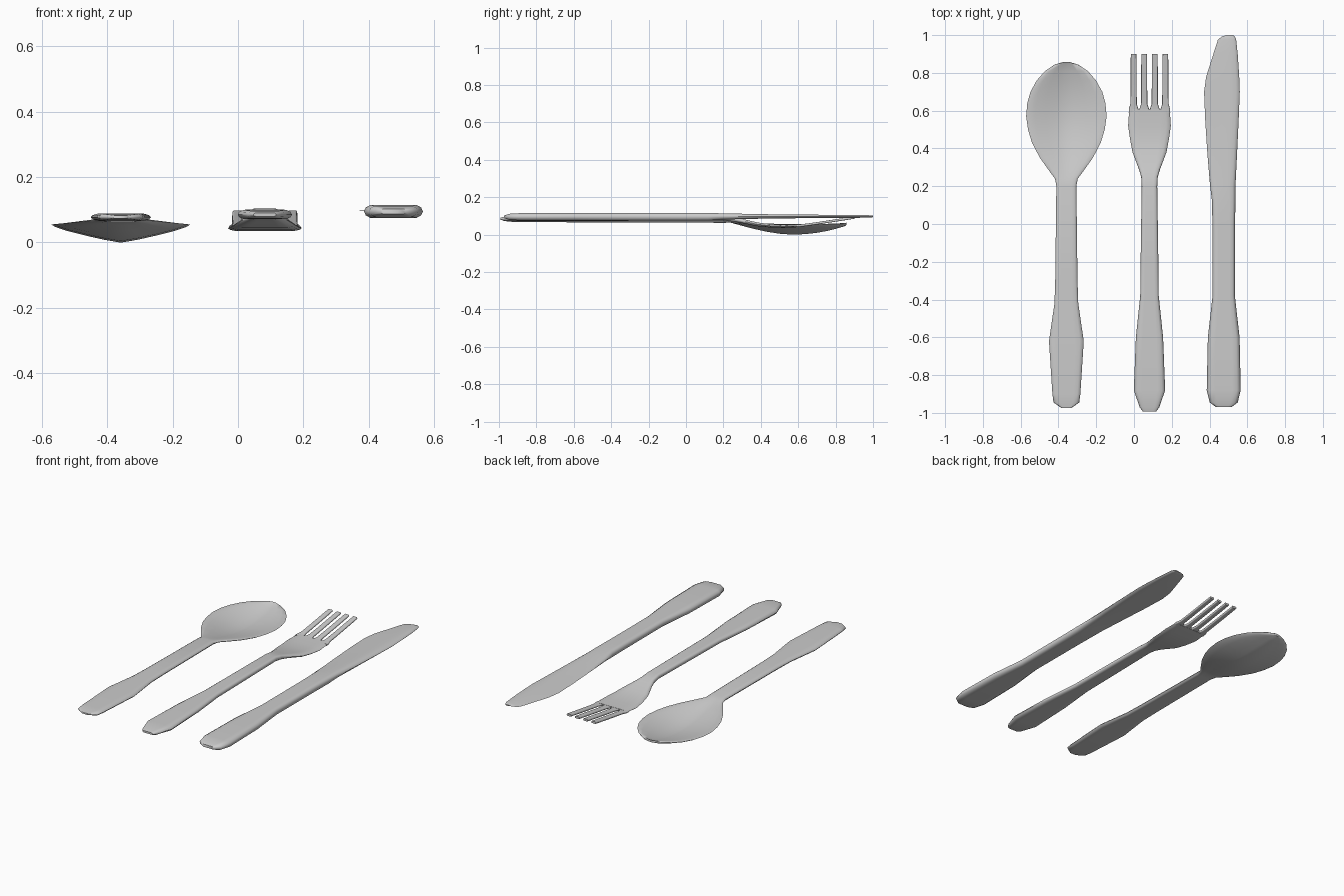
import bpy
import math

default_cube = bpy.data.objects.get("Cube")
if default_cube:
    bpy.data.objects.remove(default_cube, do_unlink=True)

# One brushed metal colour for the whole set
steel = bpy.data.materials.new("light grey metal")
steel.use_nodes = True
steel_colour = (0.6, 0.6, 0.6, 1)
steel.diffuse_color = steel_colour
steel.node_tree.nodes["Principled BSDF"].inputs["Base Color"].default_value = steel_colour

# Half of the flat, round-edged cross-section: (position across, relative thickness)
HALF_SECTION = [(-1, 0), (-.94, .6), (-.78, 1), (-.5, 1), (-.25, 1)]
SECTION = HALF_SECTION + [(0, 1)] + [(-u, w) for u, w in reversed(HALF_SECTION)]


def station(y, centre, half, z, thick, sag=0, wedge=0):
    """One closed ring: sag hollows the middle, wedge sharpens the -x edge."""
    upper, lower = [], []
    for u, w in SECTION:
        sharp = min(1, (u + 1) * .7)
        h = thick / 2 * w * (1 - wedge + wedge * sharp)
        mid = z - sag * (1 - abs(u) ** 1.2)
        x = centre + u * half
        upper.append((x, y, mid + h))
        lower.append((x, y, mid - h))
    return upper + lower[-2:0:-1]


def loft(name, rings):
    """Skin a row of rings and close both ends."""
    n = len(rings[0])
    verts = [v for ring in rings for v in ring]
    faces = []
    for r in range(len(rings) - 1):
        a, b = r * n, (r + 1) * n
        for i in range(n):
            j = (i + 1) % n
            faces.append((a + i, b + i, b + j, a + j))
    faces.append(tuple(range(n)))
    faces.append(tuple(reversed(range(len(verts) - n, len(verts)))))
    mesh = bpy.data.meshes.new(name)
    mesh.from_pydata(verts, [], faces)
    mesh.materials.append(steel)
    mesh.validate()
    obj = bpy.data.objects.new(name, mesh)
    bpy.context.collection.objects.link(obj)
    bpy.ops.object.select_all(action='DESELECT')
    obj.select_set(True)
    bpy.context.view_layer.objects.active = obj
    bpy.ops.object.shade_smooth_by_angle(angle=math.radians(50))
    return obj


def handle(outline, centre, z_start, z_end, thick):
    """Rings of a handle from its (y, half width) outline, thinned at the butt."""
    first, last = outline[0][0], outline[-1][0]
    rings = []
    for i, (y, half) in enumerate(outline):
        t = (y - first) / (last - first)
        thin = (.4, .8)[i] if i < 2 else 1
        rings.append(station(y, centre, half, z_start + (z_end - z_start) * t, thick * thin))
    return rings


# Spoon: handle, then a hollow egg-shaped bowl (y, half width, rim height, depth)
spoon_x = -.358
spoon_handle = [(-.975, .025), (-.945, .068), (-.9, .074), (-.62, .092),
                (-.42, .063), (-.3, .059), (.2, .053)]
bowl = [(.24, .06, .07, 0), (.28, .09, .067, .008), (.35, .14, .062, .022),
        (.43, .182, .058, .036), (.5, .203, .056, .045), (.57, .213, .055, .049),
        (.64, .207, .055, .046), (.7, .19, .055, .039), (.76, .157, .056, .029),
        (.81, .113, .057, .017), (.845, .06, .057, .007), (.858, .015, .057, 0)]
loft("spoon", handle(spoon_handle, spoon_x, .078, .074, .022)
     + [station(y, spoon_x, half, z, .013, sag) for y, half, z, sag in bowl])

# Fork: handle and head in one piece (head: y, half width, height, thickness)
fork_x = .082
fork_handle = [(-.993, .035), (-.97, .052), (-.88, .083), (-.6, .072),
               (-.38, .049), (-.2, .047), (.2, .041)]
head = [(.25, .044, .083, .026), (.29, .056, .075, .023), (.38, .09, .055, .02),
        (.45, .103, .047, .018), (.52, .113, .044, .018), (.61, .107, .048, .015)]
loft("fork", handle(fork_handle, fork_x, .085, .09, .028)
     + [station(y, fork_x, half, z, t) for y, half, z, t in head])

# Four tines, flared at the root and curving up to the tip
tine = [(.59, .026, .047), (.61, .025, .048), (.635, .017, .051),
        (.72, .016, .063), (.81, .016, .077), (.9, .015, .091)]
for k in range(4):
    x = fork_x + (k - 1.5) * .056
    loft(f"fork_tine_{k + 1}", [station(y, x, half, z, .013) for y, half, z in tine])

# Knife: handle flowing into a blade sharpened on one edge (y, left, right, thickness)
knife_x = .475
knife_z = .095
knife_handle = [(-.97, .04), (-.945, .074), (-.88, .09), (-.6, .084),
                (-.38, .059), (0, .06), (.12, .062)]
blade = [(.2, .403, .537, .033), (.38, .388, .546, .025), (.55, .377, .554, .02),
         (.7, .371, .56, .018), (.78, .382, .557, .017), (.9, .42, .549, .015),
         (.975, .444, .541, .013), (.993, .465, .534, .011), (1, .49, .524, .007)]
loft("knife", handle(knife_handle, knife_x, knife_z, knife_z, .04)
     + [station(y, (a + b) / 2, (b - a) / 2, knife_z + .002, t, wedge=min(1, y * 2))
        for y, a, b, t in blade])
